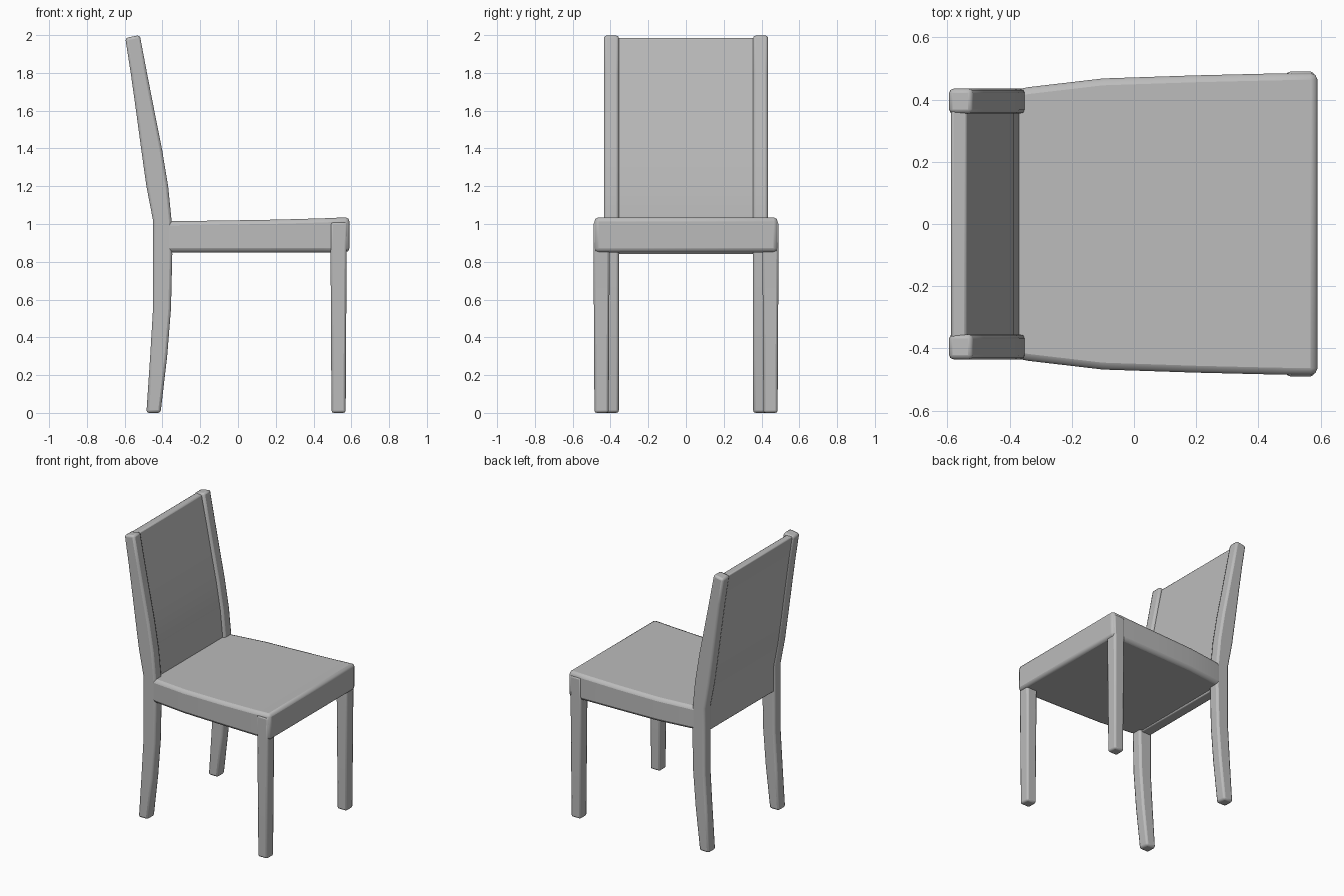
import bpy
import bmesh

cube = bpy.data.objects.get("Cube")
if cube:
    bpy.data.objects.remove(cube, do_unlink=True)

GREY = (0.5, 0.5, 0.5, 1)
grey = bpy.data.materials.new("plain grey")
grey.use_nodes = True
grey.diffuse_color = GREY
grey.node_tree.nodes["Principled BSDF"].inputs["Base Color"].default_value = GREY


def loft(name, rings, bevel):
    """Skin a row of four-cornered rings, cap the ends and soften the edges."""
    bm = bmesh.new()
    rows = [[bm.verts.new(p) for p in ring] for ring in rings]
    for a, b in zip(rows, rows[1:]):
        for i in range(4):
            j = (i + 1) % 4
            bm.faces.new((a[i], a[j], b[j], b[i]))
    bm.faces.new(rows[0])
    bm.faces.new(rows[-1])
    bmesh.ops.recalc_face_normals(bm, faces=bm.faces)
    mesh = bpy.data.meshes.new(name)
    bm.to_mesh(mesh)
    bm.free()
    mesh.materials.append(grey)
    obj = bpy.data.objects.new(name, mesh)
    bpy.context.collection.objects.link(obj)
    mod = obj.modifiers.new("soft edges", 'BEVEL')
    mod.width = bevel
    mod.segments = 2
    mod.limit_method = 'ANGLE'
    mod.angle_limit = 0.7
    bpy.ops.object.select_all(action='DESELECT')
    obj.select_set(True)
    bpy.context.view_layer.objects.active = obj
    bpy.ops.object.shade_smooth_by_angle(angle=0.6)
    return obj


def upright(x0, x1, y0, y1, z, z_front=None):
    """Horizontal ring of a standing part."""
    zf = z if z_front is None else z_front
    return [(x0, y0, z), (x1, y0, zf), (x1, y1, zf), (x0, y1, z)]


# Side profile of the curved rear posts: height, rear x, front x
post = [(0.01, -0.485, -0.41), (0.3, -0.465, -0.375), (0.55, -0.45, -0.355),
        (0.84, -0.45, -0.348), (1.02, -0.45, -0.352), (1.2, -0.485, -0.37),
        (1.4, -0.513, -0.403), (1.6, -0.54, -0.443), (1.8, -0.568, -0.482),
        (1.985, -0.597, -0.52)]

for side, s in (("left", 1), ("right", -1)):
    # Rear post, leg and back upright in one piece
    rings = [upright(r, f, s * 0.355, s * 0.435, z) for z, r, f in post]
    rings[0] = upright(-0.485, -0.41, s * 0.355, s * 0.435, 0)
    rings[-1] = upright(-0.597, -0.52, s * 0.355, s * 0.435, 1.985, 2.0)
    loft(side + "_rear_post", rings, 0.014)

    # Straight front leg reaching up to the seat corner
    loft(side + "_front_leg",
         [upright(0.495, 0.57, s * 0.41, s * 0.485, 0),
          upright(0.49, 0.575, s * 0.405, s * 0.49, 0.85),
          upright(0.49, 0.58, s * 0.405, s * 0.49, 1.01)], 0.012)

# Back panel, slightly recessed between the posts
loft("back_panel", [upright(r + 0.008, f - 0.018, -0.38, 0.38, z)
                    for z, r, f in post[3:]], 0.008)

# Seat block, widening and rising towards the front: x, half width, top height
seat = [(-0.44, 0.42, 1.01), (-0.34, 0.44, 1.015), (-0.1, 0.468, 1.018),
        (0.2, 0.478, 1.023), (0.45, 0.484, 1.03), (0.59, 0.486, 1.036)]
loft("seat", [[(x, -w, 0.85), (x, w, 0.85), (x, w, t), (x, -w, t)]
              for x, w, t in seat], 0.022)
